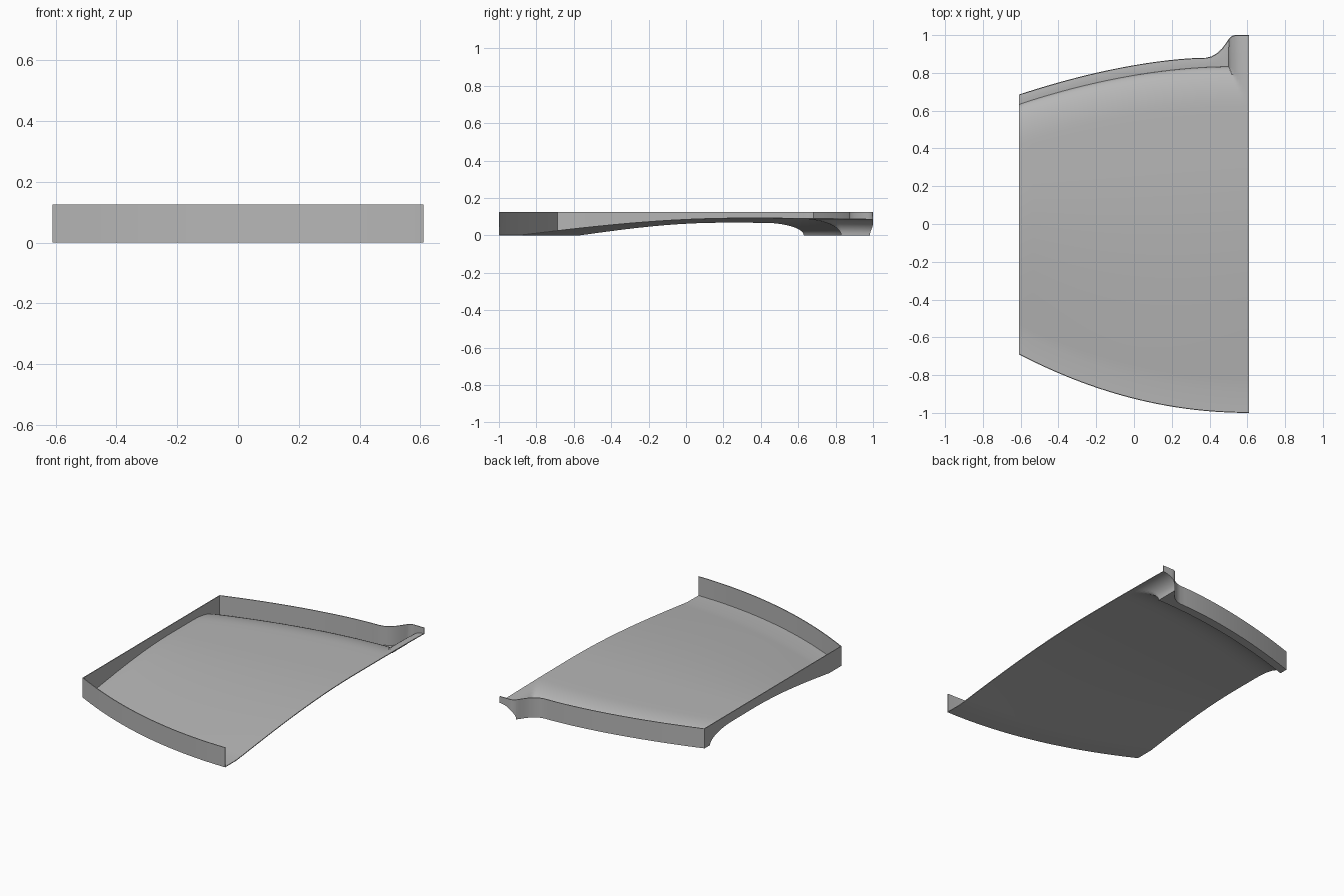
import bpy, bmesh, math

cube = bpy.data.objects.get("Cube")
if cube:
    bpy.data.objects.remove(cube)

HALF_X, WALL_TOP, THICK = 0.61, 0.125, 0.005
NUB_X = 0.505            # where the raised channel at the back corner begins
ROLL = 0.21              # width of the rounded drop along the back
STEPS = 10
# outline of the step from the back wall out to the corner nub
STEP = [(0.38, 0.88), (0.41, 0.887), (0.44, 0.905), (0.465, 0.928),
        (0.48, 0.948), (0.495, 0.97), (0.505, 0.984), (0.515, 0.993),
        (0.53, 1.0), (HALF_X, 1.0)]


def bow(x, start, end, drop, power):
    """Edge curve that falls away from 'start' towards the narrow side."""
    t = max(0, (start - x) / (start + HALF_X))
    return end - drop * t ** power


def front_edge(x):
    return bow(x, HALF_X, -1, -0.31, 2.05)


def back_inner(x):
    return bow(x, NUB_X, 0.83, 0.2, 1.85)


def back_outer(x):
    if x <= STEP[0][0]:
        return bow(x, 0.38, 0.88, 0.195, 1.67)
    for (xa, ya), (xb, yb) in zip(STEP, STEP[1:]):
        if x <= xb:
            return ya + (yb - ya) * (x - xa) / (xb - xa)
    return 1.0


def quarter(d):
    """Quarter-round rise from 0 to 1."""
    d = min(max(d, 0), 1)
    return math.sqrt(1 - (1 - d) ** 2)


def height(x, y):
    u = (x + HALF_X) / (2 * HALF_X)
    foot, peak = front_edge(x) + 0.12, 0.2 + 0.1 * u
    crown = 0.068 + 0.022 * u
    if y <= foot:
        return 0.0
    if y < peak:
        crown *= math.sin(math.pi / 2 * (y - foot) / (peak - foot))
    else:
        crown -= 0.006 * ((y - peak) / 0.7) ** 2
    back = quarter((back_inner(x) - y) / ROLL)
    channel = quarter((x - NUB_X) / (HALF_X - NUB_X))
    return crown * max(back, channel)


def spread(a, b, n):
    return [a + (b - a) * i / n for i in range(n)]


# spacing that follows a quarter round
arc = [1 - math.cos(math.pi / 2 * i / STEPS) for i in range(STEPS + 1)]
columns = spread(-HALF_X, STEP[0][0], 26) + [p[0] for p in STEP if p[0] < NUB_X]
columns += [NUB_X + (HALF_X - NUB_X) * a for a in arc]


def rows(x):
    front, inner, outer = front_edge(x), back_inner(x), back_outer(x)
    foot = front + 0.12
    ys = [front] + spread(foot, inner - ROLL, 24)
    ys += [inner - ROLL * a for a in reversed(arc)]
    return ys + spread(inner, outer, 3)[1:] + [outer]


# arched floor
bm = bmesh.new()
grid = [[bm.verts.new((x, y, height(x, y))) for y in rows(x)] for x in columns]
for a, b in zip(grid, grid[1:]):
    for j in range(len(a) - 1):
        bm.faces.new((a[j], b[j], b[j + 1], a[j + 1]))

# upright wall round the back, narrow side and front
rim = [c[-1] for c in reversed(grid)] + grid[0][-2:0:-1] + [c[0] for c in grid]
tops = [bm.verts.new((v.co.x, v.co.y, WALL_TOP)) for v in rim]
for i in range(len(rim) - 1):
    bm.faces.new((rim[i + 1], rim[i], tops[i], tops[i + 1]))

mesh = bpy.data.meshes.new("curved_panel")
bm.to_mesh(mesh)
bm.free()
panel = bpy.data.objects.new("curved_panel", mesh)
bpy.context.collection.objects.link(panel)

# plain grey finish
grey = bpy.data.materials.new("plain_grey")
grey.use_nodes = True
colour = (0.47, 0.47, 0.47, 1)
grey.diffuse_color = colour
grey.node_tree.nodes["Principled BSDF"].inputs["Base Color"].default_value = colour
mesh.materials.append(grey)

# thin sheet thickness, kept inside the outline
sheet = panel.modifiers.new("sheet", 'SOLIDIFY')
sheet.thickness = THICK
sheet.offset = 1

bpy.context.view_layer.objects.active = panel
panel.select_set(True)
bpy.ops.object.modifier_apply(modifier=sheet.name)
bpy.ops.object.shade_smooth_by_angle(angle=math.radians(30))
